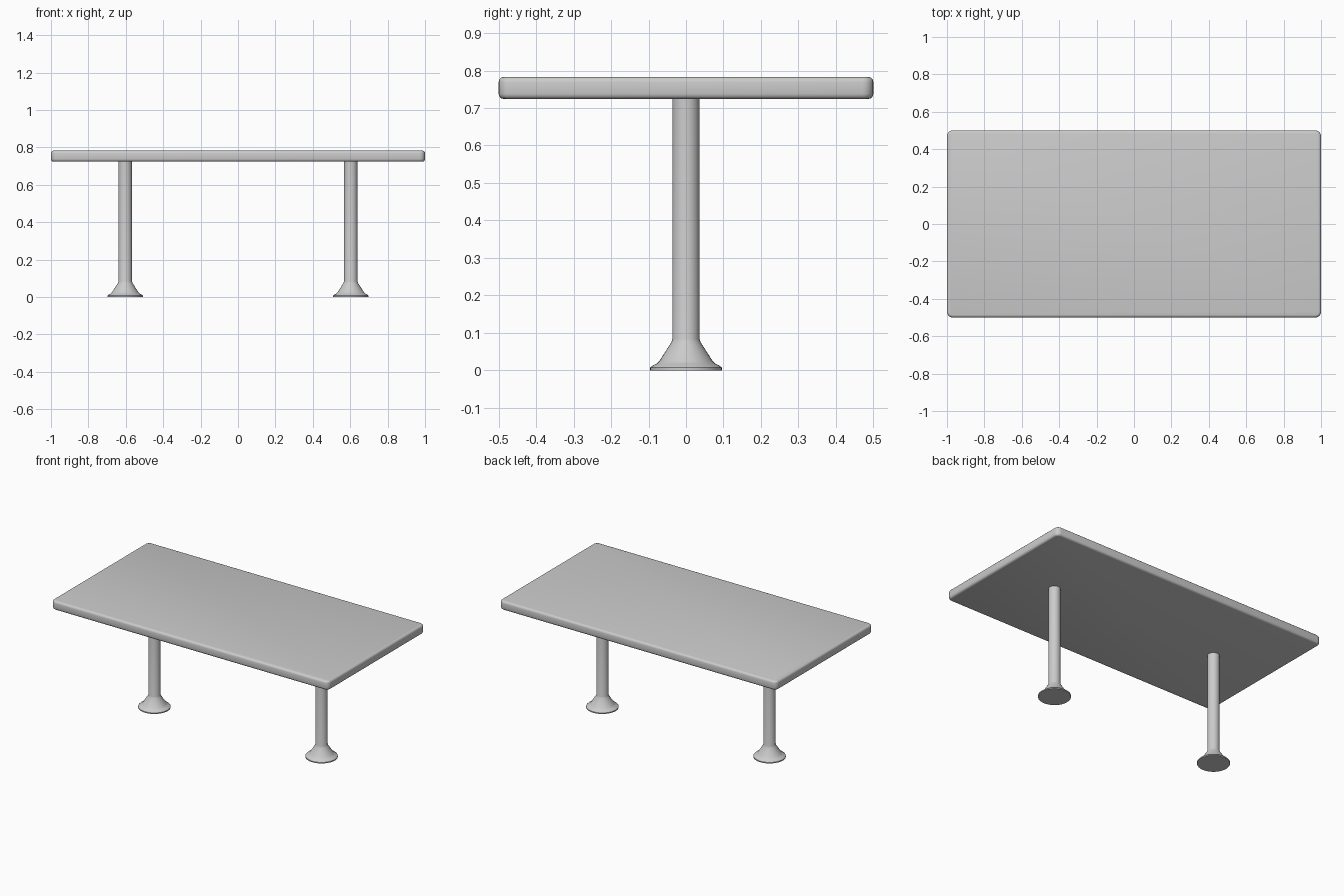
import bpy, bmesh, math

if "Cube" in bpy.data.objects:
    bpy.data.objects.remove(bpy.data.objects["Cube"])


def add_object(name, bm):
    mesh = bpy.data.meshes.new(name)
    bm.normal_update()
    bm.to_mesh(mesh)
    bm.free()
    obj = bpy.data.objects.new(name, mesh)
    bpy.context.collection.objects.link(obj)
    bpy.ops.object.select_all(action='DESELECT')
    obj.select_set(True)
    bpy.context.view_layer.objects.active = obj
    bpy.ops.object.shade_smooth_by_angle(angle=math.radians(35))
    return obj


# Table top: slab with rounded corners and softened rims
bm = bmesh.new()
bmesh.ops.create_cube(bm, size=1)
for v in bm.verts:
    v.co = (v.co.x * 2, v.co.y, 0.7535 + v.co.z * 0.059)
corners = [e for e in bm.edges if abs(e.verts[0].co.z - e.verts[1].co.z) > 0.01]
bmesh.ops.bevel(bm, geom=corners, offset=0.03, segments=5, profile=0.5, affect='EDGES')
rims = [e for e in bm.edges if abs(e.verts[0].co.z - e.verts[1].co.z) < 0.001]
bmesh.ops.bevel(bm, geom=rims, offset=0.014, segments=3, profile=0.5, affect='EDGES')
add_object("table_top", bm)

# Pedestal legs: lathed post with a flared foot
PROFILE = [(0, 0), (0.096, 0), (0.096, 0.007), (0.089, 0.013), (0.078, 0.018),
           (0.071, 0.025), (0.039, 0.075), (0.036, 0.084), (0.036, 0.73), (0, 0.73)]


def pedestal(name, x):
    bm = bmesh.new()
    verts = [bm.verts.new((x + r, 0, z)) for r, z in PROFILE]
    edges = [bm.edges.new(pair) for pair in zip(verts, verts[1:])]
    bmesh.ops.spin(bm, geom=verts + edges, cent=(x, 0, 0), axis=(0, 0, 1),
                   angle=math.tau, steps=32, use_duplicate=False)
    bmesh.ops.remove_doubles(bm, verts=bm.verts, dist=0.0001)
    bmesh.ops.recalc_face_normals(bm, faces=bm.faces)
    add_object(name, bm)


for side, x in (("left", -0.603), ("right", 0.603)):
    pedestal(side + "_pedestal_leg", x)
